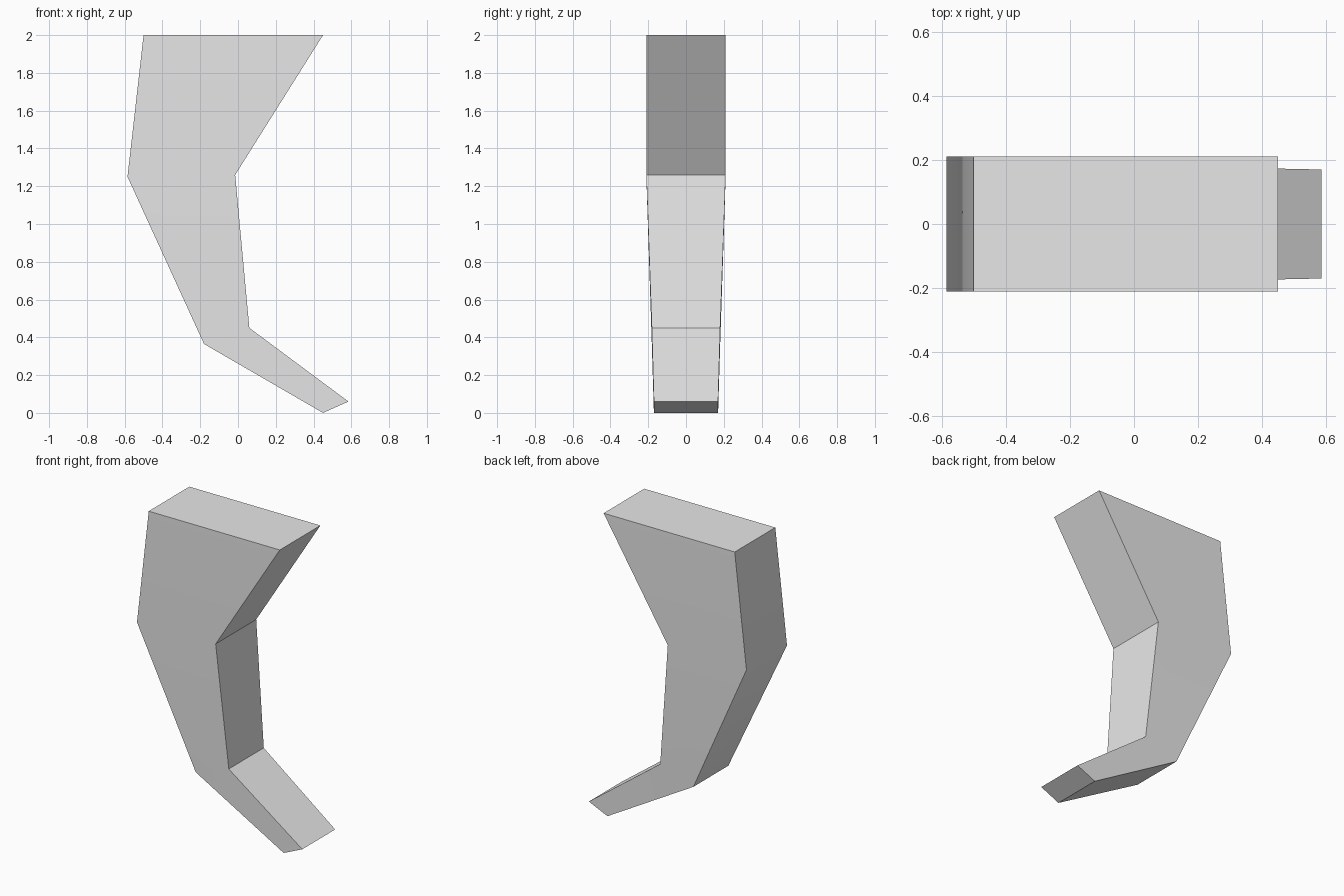
import bpy
import bmesh
import math

cube = bpy.data.objects.get("Cube")
if cube:
    bpy.data.objects.remove(cube, do_unlink=True)

# Light grey material
grey = bpy.data.materials.new("light_grey")
grey.use_nodes = True
colour = (0.8, 0.8, 0.8, 1.0)
grey.diffuse_color = colour
grey.node_tree.nodes["Principled BSDF"].inputs["Base Color"].default_value = colour

# Leg sections from top to toe: back (x, z), front (x, z), half width
sections = [
    ((-0.50, 2.00), (0.45, 2.00), 0.21),
    ((-0.585, 1.25), (-0.015, 1.26), 0.21),
    ((-0.18, 0.365), (0.06, 0.45), 0.181),
    ((0.45, 0.00), (0.585, 0.06), 0.17),
]

# Loft a four-sided ring through every section
bm = bmesh.new()
rings = []
for (bx, bz), (fx, fz), w in sections:
    corners = [(bx, -w, bz), (fx, -w, fz), (fx, w, fz), (bx, w, bz)]
    rings.append([bm.verts.new(c) for c in corners])
for upper, lower in zip(rings, rings[1:]):
    for i in range(4):
        j = (i + 1) % 4
        bm.faces.new((upper[i], lower[i], lower[j], upper[j]))

# Close the top and the toe
bm.faces.new(rings[0])
bm.faces.new(rings[-1][::-1])
bmesh.ops.recalc_face_normals(bm, faces=bm.faces)

mesh = bpy.data.meshes.new("curved_leg")
bm.to_mesh(mesh)
bm.free()
mesh.materials.append(grey)
leg = bpy.data.objects.new("curved_leg", mesh)
bpy.context.collection.objects.link(leg)

# Soft knee and side bends, crisp corners
bpy.ops.object.select_all(action="DESELECT")
leg.select_set(True)
bpy.context.view_layer.objects.active = leg
bpy.ops.object.shade_smooth_by_angle(angle=math.radians(33))
